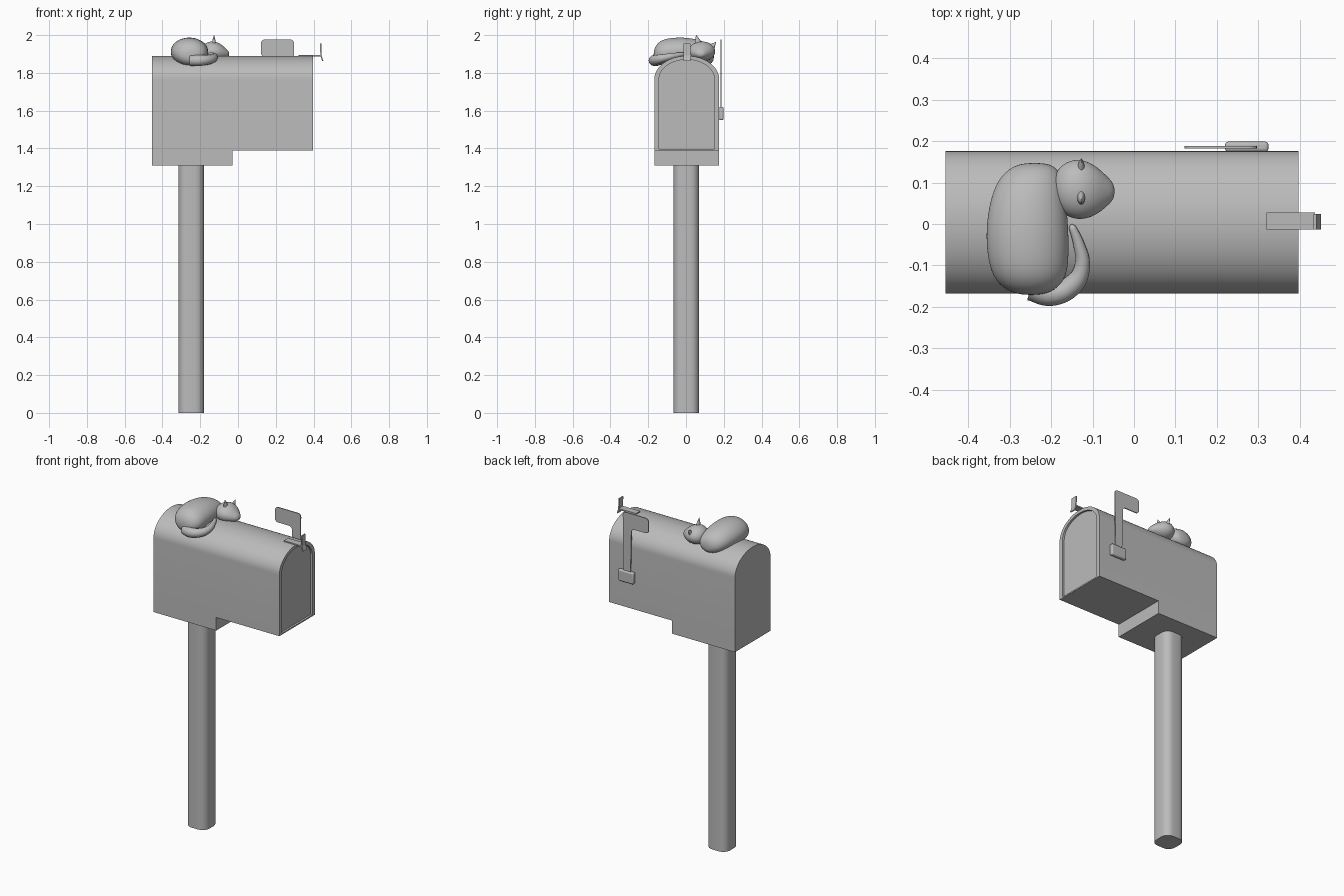
import bpy, bmesh, math
from mathutils import Vector

if "Cube" in bpy.data.objects:
    bpy.data.objects.remove(bpy.data.objects["Cube"])

grey = bpy.data.materials.new("plain grey")
grey.diffuse_color = (0.5, 0.5, 0.5, 1)
grey.use_nodes = True
grey.node_tree.nodes["Principled BSDF"].inputs["Base Color"].default_value = grey.diffuse_color


def finish(name, bm, smooth=None, subsurf=0, bevel=0):
    bmesh.ops.recalc_face_normals(bm, faces=bm.faces)
    me = bpy.data.meshes.new(name)
    bm.to_mesh(me)
    bm.free()
    ob = bpy.data.objects.new(name, me)
    bpy.context.collection.objects.link(ob)
    me.materials.append(grey)
    if bevel:
        m = ob.modifiers.new("bevel", "BEVEL")
        m.width, m.segments = bevel, 3
    if subsurf:
        m = ob.modifiers.new("subsurf", "SUBSURF")
        m.levels = m.render_levels = subsurf
    if smooth:
        for o in bpy.context.selected_objects:
            o.select_set(False)
        ob.select_set(True)
        bpy.context.view_layer.objects.active = ob
        bpy.ops.object.shade_smooth_by_angle(angle=math.radians(smooth))
    return ob


def skin(bm, rings):
    """Join equal-length closed rings of points and cap both ends."""
    vs = [[bm.verts.new(p) for p in r] for r in rings]
    n = len(vs[0])
    for a, b in zip(vs, vs[1:]):
        for i in range(n):
            j = (i + 1) % n
            bm.faces.new((a[i], a[j], b[j], b[i]))
    bm.faces.new(vs[0])
    bm.faces.new(vs[-1])


def box(name, lo, hi, bevel=0):
    bm = bmesh.new()
    skin(bm, [[(lo[0], lo[1], z), (hi[0], lo[1], z), (hi[0], hi[1], z), (lo[0], hi[1], z)]
              for z in (lo[2], hi[2])])
    return finish(name, bm, 30 if bevel else None, 0, bevel)


def rounded(points, radius, seg=5):
    """Round every corner of a 2D outline."""
    out = []
    for i, p in enumerate(points):
        p = Vector(p)
        a = (Vector(points[i - 1]) - p).normalized() * radius
        b = (Vector(points[(i + 1) % len(points)]) - p).normalized() * radius
        for k in range(seg + 1):
            t = k / seg * math.pi / 2
            out.append(p + a * (1 - math.sin(t)) + b * (1 - math.cos(t)))
    return out


# post: square with rounded edges
bm = bmesh.new()
sec = rounded([(-.315, -.066), (-.18, -.066), (-.18, .069), (-.315, .069)], .045)
skin(bm, [[(p.x, p.y, z) for p in sec] for z in (0, 1.31)])
finish("post", bm, 30)


# mailbox body: arched section with a shallow recessed door in the +x end
def arch(x, inset, bottom):
    w, base, rise = .172 - inset, 1.765, .125 - inset * .8
    pts = [(x, .004 - w, bottom)]
    pts += [(x, .004 - w * math.cos(math.pi * k / 32), base + rise * math.sin(math.pi * k / 32))
            for k in range(33)]
    return pts + [(x, .004 + w, bottom)]


bm = bmesh.new()
skin(bm, [arch(-.455, 0, 1.39), arch(.398, 0, 1.39), arch(.398, .025, 1.398), arch(.386, .025, 1.398)])
finish("mailbox_body", bm, 30)
box("mount_block", (-.455, -.168, 1.31), (-.03, .176, 1.39))

# door latch: top strip and upright bent tab
box("latch_strip", (.32, -.013, 1.888), (.437, .028, 1.896))
bm = bmesh.new()
tab = [(.446, 1.862), (.436, 1.89), (.434, 1.955), (.441, 1.955), (.443, 1.892), (.452, 1.864)]
skin(bm, [[(x, y, z) for x, z in tab] for y in (-.013, .024)])
finish("latch_tab", bm)

# flag on the +y side
bm = bmesh.new()
flag = rounded([(.245, 1.58), (.29, 1.58), (.297, 1.977), (.122, 1.977), (.122, 1.885), (.238, 1.885)], .02)
skin(bm, [[(p.x, y, p.y) for p in flag] for y in (.183, .189)])
finish("flag", bm)
box("flag_bracket", (.22, .174, 1.55), (.325, .199, 1.62), .008)


# sleeping cat: lofted body and head
def loft(name, axis, stations):
    """Stations: position along axis, other centre, z centre, half width, half height."""
    bm = bmesh.new()
    rings = []
    for s, c, cz, r, rz in stations:
        ring = []
        for k in range(16):
            a = math.tau * k / 16
            u, z = c + r * math.cos(a), cz + rz * math.sin(a)
            ring.append((u, s, z) if axis == "y" else (s, u, z))
        rings.append(ring)
    skin(bm, rings)
    finish(name, bm, 80, 2)


loft("cat_body", "y", [
    (-.172, -.25, 1.895, .03, .025), (-.155, -.25, 1.9, .07, .055), (-.12, -.253, 1.907, .095, .074),
    (-.06, -.257, 1.912, .102, .077), (0, -.258, 1.913, .101, .076), (.06, -.256, 1.908, .093, .071),
    (.105, -.25, 1.9, .082, .063), (.135, -.243, 1.893, .06, .046), (.148, -.24, 1.888, .028, .02)])
loft("cat_head", "x", [
    (-.195, .085, 1.91, .03, .025), (-.175, .085, 1.913, .062, .046), (-.135, .084, 1.914, .078, .058),
    (-.095, .081, 1.911, .064, .047), (-.066, .079, 1.904, .038, .028), (-.046, .079, 1.9, .017, .013)])

# ears: flattened cones
for side, base, tip in (("near", (-.128, .065, 1.952), (-.127, .054, 2.0)),
                        ("far", (-.128, .13, 1.93), (-.127, .158, 1.963))):
    base, tip = Vector(base), Vector(tip)
    across = (tip - base).cross(Vector((1, 0, 0))).normalized()
    bm = bmesh.new()
    skin(bm, [[base.lerp(tip, t) + across * .019 * w * math.cos(math.tau * k / 12)
               + Vector((.011 * w * math.sin(math.tau * k / 12), 0, 0)) for k in range(12)]
              for t, w in ((0, 1), (.5, .65), (1, .06))])
    finish("cat_ear_" + side, bm, 60)

# tail: tapered tube wrapped around the body
cu = bpy.data.curves.new("cat_tail", "CURVE")
cu.dimensions, cu.bevel_depth, cu.bevel_resolution = "3D", 1, 4
cu.resolution_u, cu.use_fill_caps = 8, True
path = [(-.25, -.155, 1.866, .03), (-.2, -.169, 1.866, .029), (-.147, -.146, 1.872, .025),
        (-.125, -.1, 1.883, .019), (-.133, -.05, 1.893, .014), (-.149, -.008, 1.9, .009),
        (-.152, -.001, 1.9, .003)]
sp = cu.splines.new("BEZIER")
sp.bezier_points.add(len(path) - 1)
for b, (x, y, z, r) in zip(sp.bezier_points, path):
    b.co, b.radius = (x, y, z), r
    b.handle_left_type = b.handle_right_type = "AUTO"
tail = bpy.data.objects.new("cat_tail", cu)
bpy.context.collection.objects.link(tail)
cu.materials.append(grey)
for o in bpy.context.selected_objects:
    o.select_set(False)
tail.select_set(True)
bpy.context.view_layer.objects.active = tail
bpy.ops.object.convert(target="MESH")
bpy.ops.object.shade_smooth_by_angle(angle=math.radians(60))
